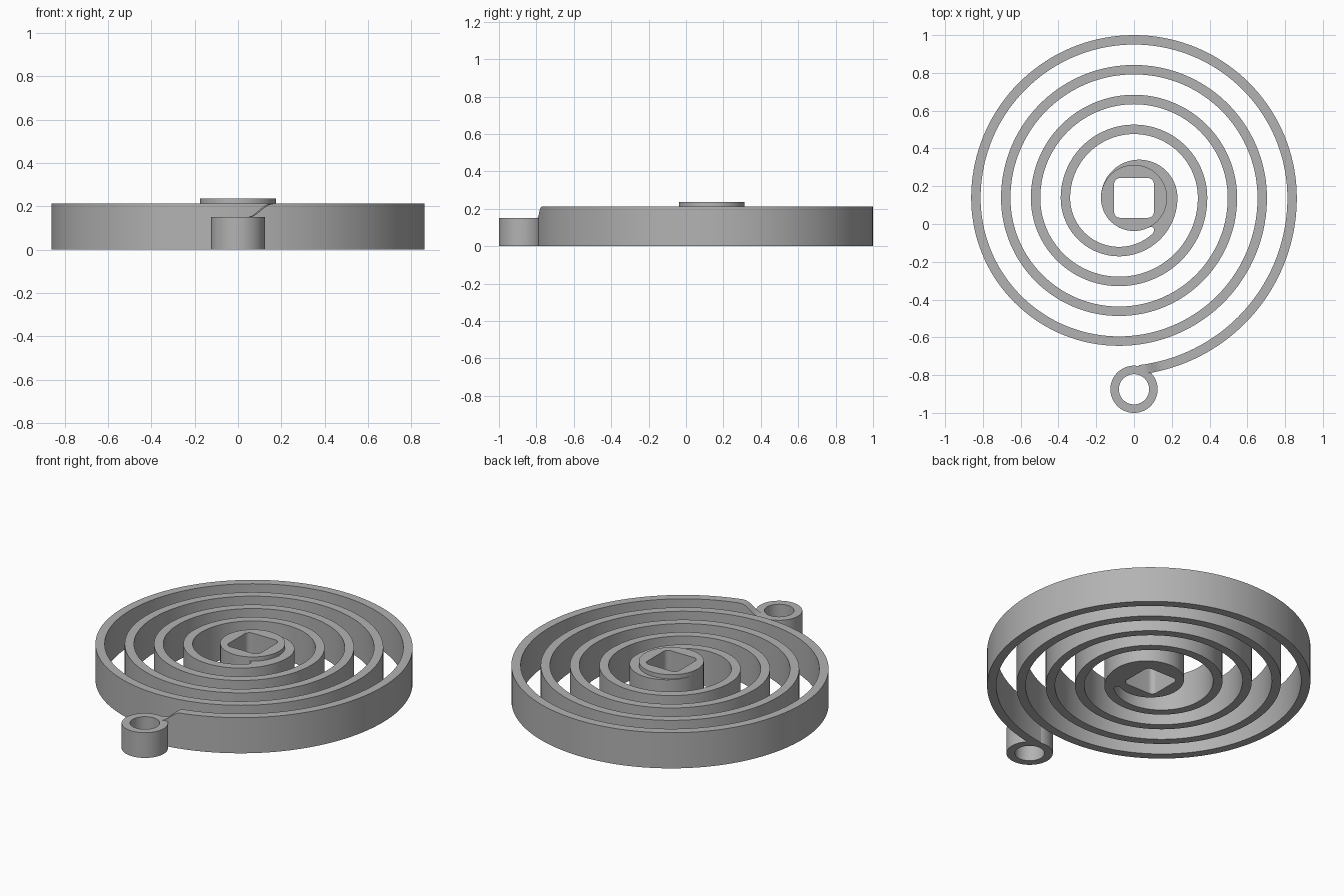
import bpy, bmesh
from math import sin, cos, pi, radians, sqrt

cube = bpy.data.objects.get("Cube")
if cube:
    bpy.data.objects.remove(cube, do_unlink=True)

CY = 0.138              # height of the spiral axis along y
SHIFT = -0.079          # x centre of the lower half turns
PITCH = 0.158
WALL = 0.05
TOP, CAP_TOP, EYE_TOP = 0.212, 0.237, 0.15
HUB_R = 0.175
EYE_Y = -0.875

steel = bpy.data.materials.new("steel grey")
steel.use_nodes = True
GREY = (0.45, 0.45, 0.45, 1)
steel.diffuse_color = GREY
steel.node_tree.nodes["Principled BSDF"].inputs["Base Color"].default_value = GREY


def arc(cx, cy, r, a0, a1, n):
    """Points on an arc, angles in degrees."""
    angles = [radians(a0 + (a1 - a0) * i / n) for i in range(n + 1)]
    return [(cx + r * cos(a), cy + r * sin(a)) for a in angles]


def finish(bm, name):
    bmesh.ops.recalc_face_normals(bm, faces=bm.faces)
    mesh = bpy.data.meshes.new(name)
    bm.to_mesh(mesh)
    bm.free()
    mesh.materials.append(steel)
    obj = bpy.data.objects.new(name, mesh)
    bpy.context.collection.objects.link(obj)
    bpy.ops.object.select_all(action="DESELECT")
    obj.select_set(True)
    bpy.context.view_layer.objects.active = obj
    bpy.ops.object.shade_smooth_by_angle(angle=radians(30))
    return obj


def prism(name, loops, z0, z1):
    """Extrude an outline (first loop) with holes (other loops)."""
    bm = bmesh.new()
    edges = []
    for loop in loops:
        vs = [bm.verts.new((x, y, z0)) for x, y in loop]
        edges += [bm.edges.new((vs[i - 1], vs[i])) for i in range(len(vs))]
    bmesh.ops.triangle_fill(bm, edges=edges, use_beauty=True)
    out = bmesh.ops.extrude_face_region(bm, geom=bm.faces[:], use_keep_orig=True)
    top = [v for v in out["geom"] if isinstance(v, bmesh.types.BMVert)]
    bmesh.ops.translate(bm, verts=top, vec=(0, 0, z1 - z0))
    return finish(bm, name)


def spiral_side(offset):
    """One wall of the spiral, made of half turns about two centres."""
    pts = arc(SHIFT, CY, 0.941 - offset, -83.2, 0, 72)
    for turn in range(4):
        r = 0.862 - PITCH * turn - offset
        pts += arc(0, CY, r, 0, 180, 72)[1:]
        pts += arc(SHIFT, CY, r + SHIFT, 180, 360, 72)[1:]
    return pts


def arm_height(x, y):
    """The arm steps down in a soft S to meet the eye."""
    if y > -0.6 or x > 0.16 or y > -0.7:
        return TOP
    t = min(max((x - 0.05) / 0.11, 0), 1)
    return EYE_TOP + (TOP - EYE_TOP) * t * t * (3 - 2 * t)


# Spiral strip
bm = bmesh.new()
rows = []
for p, q in zip(spiral_side(0), spiral_side(WALL)):
    h = arm_height(*p)
    rows.append([bm.verts.new((x, y, z)) for (x, y), z in
                 ((p, 0), (p, h), (q, h), (q, 0))])
for a, b in zip(rows, rows[1:]):
    for i in range(4):
        bm.faces.new((a[i - 1], a[i], b[i], b[i - 1]))
bm.faces.new(rows[0])
bm.faces.new(rows[-1])
finish(bm, "spiral_arm")

# Square hole with rounded corners
square = []
for k, (sx, sy) in enumerate(((1, 1), (-1, 1), (-1, -1), (1, -1))):
    square += arc(sx * 0.075, CY + sy * 0.075, 0.03, 90 * k, 90 * k + 90, 8)


# Hub body: round below, widening above to meet the strip, with a rounded slot end
inner_r = 0.862 - 3 * PITCH + SHIFT - WALL


def gap_radius(a):
    """Distance from the hub axis to the strip's inner wall at angle a."""
    b = -SHIFT * cos(a)
    return -b + sqrt(b * b + inner_r ** 2 - SHIFT ** 2)


outline = arc(0.0275, CY, HUB_R + 0.0275, 0, 180, 64)
outline += arc(0, CY, HUB_R, 180, 297, 48)[1:]
for i in range(1, 9):
    a = radians(-63 + 6 * sin(pi * i / 8))
    r = HUB_R + (gap_radius(a) - HUB_R) * (1 - cos(pi * i / 8)) / 2
    outline.append((r * cos(a), CY + r * sin(a)))
for i in range(1, 25):
    a = radians(-63 + 63 * i / 24)
    r = gap_radius(a)
    outline.append((r * cos(a), CY + r * sin(a)))
prism("hub_body", [outline, square], 0, TOP)

# Raised disc on the hub
prism("hub_cap", [arc(0, CY, HUB_R, 0, 357, 119), square], TOP, CAP_TOP)

# Eye at the outer end
prism("end_eye", [arc(0, EYE_Y, 0.125, 0, 355, 71), arc(0, EYE_Y, 0.08, 0, 355, 71)],
      0, EYE_TOP)
